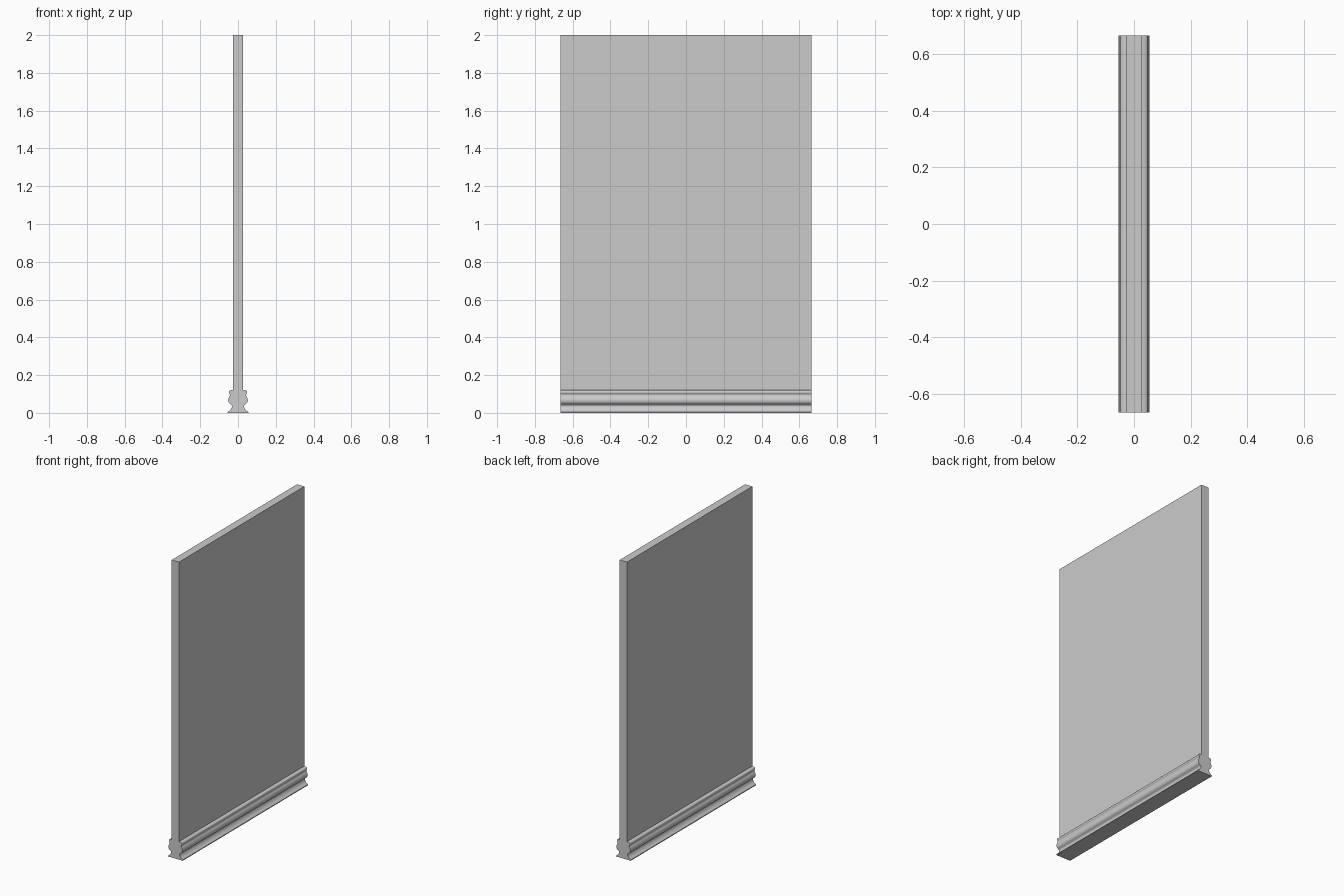
import bpy, bmesh
from mathutils import Vector

if "Cube" in bpy.data.objects:
    bpy.data.objects.remove(bpy.data.objects["Cube"])

HALF_LEN = 0.665
HALF_THICK = 0.027
HEIGHT = 2.0


def smooth_path(pts, steps=5):
    """Catmull-Rom curve through the points."""
    p = [Vector(q) for q in pts]
    p = [p[0]] + p + [p[-1]]
    out = []
    for i in range(1, len(p) - 2):
        a, b, c, d = p[i - 1:i + 3]
        for s in range(steps):
            t = s / steps
            out.append(0.5 * (2 * b + (c - a) * t + (2 * a - 5 * b + 4 * c - d) * t * t
                              + (3 * b - a - 3 * c + d) * t ** 3))
    return out + [p[-1]]


def extrude_profile(name, outline):
    """Extrude an x-z outline along the full length in y."""
    bm = bmesh.new()
    face = bm.faces.new([bm.verts.new((x, -HALF_LEN, z)) for x, z in outline])
    ext = bmesh.ops.extrude_face_region(bm, geom=[face])
    verts = [g for g in ext["geom"] if isinstance(g, bmesh.types.BMVert)]
    bmesh.ops.translate(bm, verts=verts, vec=(0, 2 * HALF_LEN, 0))
    bmesh.ops.recalc_face_normals(bm, faces=bm.faces)
    mesh = bpy.data.meshes.new(name)
    bm.to_mesh(mesh)
    bm.free()
    obj = bpy.data.objects.new(name, mesh)
    bpy.context.collection.objects.link(obj)
    return obj


# Wall panel
t = HALF_THICK
extrude_profile("wall_panel", [(-t, 0), (t, 0), (t, HEIGHT), (-t, HEIGHT)])

# Moulded skirting: flared foot, round bead, then a smaller top bead
curve = smooth_path([(0.054, 0.005), (0.040, 0.017), (0.032, 0.032), (0.035, 0.042),
                     (0.047, 0.052), (0.052, 0.066), (0.049, 0.080), (0.043, 0.091),
                     (0.044, 0.099), (0.048, 0.106), (0.047, 0.115), (0.040, 0.120)])
outline = [(t, 0), (0.055, 0)] + [tuple(v) for v in curve] + [(t, 0.121)]
skirting = extrude_profile("skirting_moulding", outline)

# Same moulding on the opposite face
mirror = skirting.modifiers.new("both_sides", 'MIRROR')
mirror.use_axis = (True, False, False)
mirror.use_mirror_merge = False

# Smooth the curved moulding, keep its corners crisp
bpy.context.view_layer.objects.active = skirting
skirting.select_set(True)
bpy.ops.object.shade_smooth_by_angle(angle=0.6)
